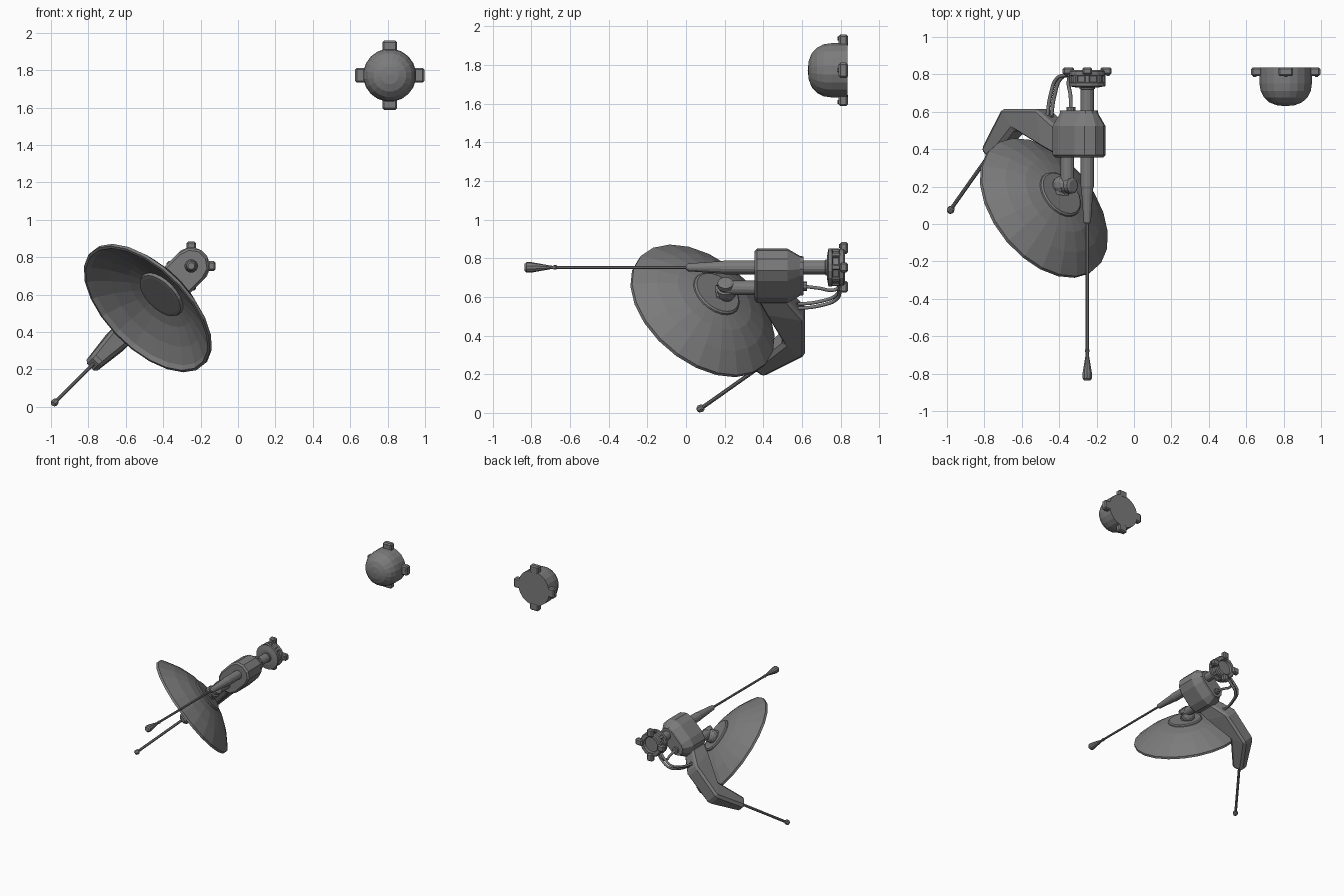
import bpy, bmesh, math
from mathutils import Vector

if "Cube" in bpy.data.objects:
    bpy.data.objects.remove(bpy.data.objects["Cube"])

Q = math.sqrt(0.5)
MX, MZ = -0.25, 0.753            # main axis of the mount, running along y
DARK = bpy.data.materials.new("dark_grey")
DARK.diffuse_color = (0.2, 0.2, 0.2, 1)
DARK.use_nodes = True
DARK.node_tree.nodes["Principled BSDF"].inputs["Base Color"].default_value = DARK.diffuse_color


def diag(s, y, w=0.0):
    """Point in the tilted arm plane: s down-left from the mount axis, w sideways."""
    return Vector((MX - s * Q + w * Q, y, MZ - s * Q - w * Q))


def loft(name, rings, bevel=0.0):
    """Skin a row of equal point rings and cap both ends."""
    bm = bmesh.new()
    vs = [[bm.verts.new(p) for p in r] for r in rings]
    n = len(vs[0])
    for a, b in zip(vs, vs[1:]):
        for i in range(n):
            j = (i + 1) % n
            bm.faces.new((a[i], a[j], b[j], b[i]))
    bm.faces.new(vs[0])
    bm.faces.new(vs[-1])
    bmesh.ops.remove_doubles(bm, verts=bm.verts, dist=1e-5)
    bmesh.ops.recalc_face_normals(bm, faces=bm.faces)
    me = bpy.data.meshes.new(name)
    bm.to_mesh(me)
    bm.free()
    me.materials.append(DARK)
    ob = bpy.data.objects.new(name, me)
    bpy.context.collection.objects.link(ob)
    if bevel:
        m = ob.modifiers.new("bevel", 'BEVEL')
        m.width, m.segments = bevel, 1
    return ob


def lathe(name, profile, origin, axis, segs=16):
    """Revolve (radius, distance) points about an axis."""
    q = Vector((0, 0, 1)).rotation_difference(Vector(axis).normalized())
    o = Vector(origin)
    rings = [[o + q @ Vector((max(r, 1e-7) * math.cos(a), max(r, 1e-7) * math.sin(a), t))
              for a in [math.tau * (k + 0.5) / segs for k in range(segs)]]
             for r, t in profile]
    return loft(name, rings)


def rod(name, a, b, r, segs=10):
    a, b = Vector(a), Vector(b)
    return lathe(name, [(r, 0), (r, (b - a).length)], a, b - a, segs)


def ball(name, c, r, segs=12):
    prof = [(r * math.sin(math.pi * k / 8), -r * math.cos(math.pi * k / 8)) for k in range(9)]
    return lathe(name, prof, c, (-1, 0, -1), segs)


def lugs(name, cx, cz, r0, r1, width, y0, y1, count=4, bolts=True):
    """Bevelled blocks set round a circle facing y."""
    for k in range(count):
        a = math.tau * k / count
        u, v = Vector((math.cos(a), 0, math.sin(a))), Vector((-math.sin(a), 0, math.cos(a)))
        c = Vector((cx, 0, cz))
        rings = [[c + u * r + v * w + Vector((0, y, 0))
                  for w, y in ((-width / 2, y0), (width / 2, y0), (width / 2, y1), (-width / 2, y1))]
                 for r in (r0, r1)]
        loft(f"{name}_{k + 1}", rings, 0.009 if bolts else 0.005)
        if bolts:
            p = c + u * (r1 - 0.02) + Vector((0, y0 + 0.002, 0))
            rod(f"{name}_bolt_{k + 1}", p, p - Vector((0, 0.007, 0)), 0.01, 6)


def cable(name, pts, r=0.01):
    cu = bpy.data.curves.new(name, 'CURVE')
    cu.dimensions = '3D'
    cu.bevel_depth, cu.bevel_resolution, cu.resolution_u = r, 1, 6
    cu.use_fill_caps = True
    cu.materials.append(DARK)
    sp = cu.splines.new('BEZIER')
    sp.bezier_points.add(len(pts) - 1)
    for bp, p in zip(sp.bezier_points, pts):
        bp.co = p
        bp.handle_left_type = bp.handle_right_type = 'AUTO'
    bpy.context.collection.objects.link(bpy.data.objects.new(name, cu))


# Separate dome unit with four lugs
lathe("dome", [(0.0, 0), (0.142, 0), (0.142, 0.085), (0.136, 0.125), (0.118, 0.16),
               (0.088, 0.187), (0.048, 0.202), (0, 0.207)], (0.811, 0.837, 1.773), (0, -1, 0), 20)
lugs("dome_lug", 0.811, 1.773, 0.12, 0.185, 0.078, 0.79, 0.838)

# Wall flange: rimmed plate, blocks, lugs and a recessed back
lathe("wall_flange", [(0, 0.03), (0.06, 0.03), (0.065, 0.012), (0.09, 0.012), (0.098, 0.02), (0.098, 0.04),
                      (0.085, 0.045), (0.085, 0.075), (0.1, 0.08), (0.1, 0.098), (0.06, 0.105),
                      (0, 0.105)], (MX, 0.835, MZ), (0, -1, 0), 16)
lugs("flange_lug", MX, MZ, 0.07, 0.131, 0.052, 0.797, 0.838)
lugs("flange_block", MX, MZ, 0.07, 0.097, 0.028, 0.752, 0.8, 8, False)

# Neck between flange and body
lathe("mount_neck", [(0.036, 0.36), (0.036, 0.72), (0.042, 0.722), (0.042, 0.745)], (MX, 0, MZ), (0, 1, 0), 14)


# Main body: stadium section, tapered at the back
def stadium(y, r, n=5):
    d = -3 * math.pi / 4
    pts = []
    for s, start in ((0.0, d + math.pi / 2), (0.124, d - math.pi / 2)):
        c = diag(s, y)
        for k in range(n + 1):
            a = start + math.pi * k / n
            pts.append(c + Vector((r * math.cos(a), 0, r * math.sin(a))))
    return pts


loft("mount_body", [stadium(y, r) for y, r in
                    ((0.355, 0.085), (0.368, 0.098), (0.525, 0.098), (0.59, 0.06), (0.608, 0.057))])

# Straight antenna
lathe("antenna_sleeve", [(0.036, -0.37), (0.036, -0.2), (0.033, -0.19), (0.02, -0.01), (0.012, 0)],
      (MX, 0, MZ), (0, -1, 0), 14)
rod("antenna_rod", (MX, 0.01, MZ), (MX, -0.72, MZ), 0.009, 8)
lathe("antenna_tip", [(0.0075, 0.668), (0.012, 0.672), (0.012, 0.682), (0.008, 0.69), (0.01, 0.705),
                      (0.027, 0.80), (0.027, 0.825), (0.018, 0.836)], (MX, 0, MZ), (0, -1, 0), 10)

# Arm and swivel joint carrying the dish
E = diag(0.15, 0.205)
rod("dish_arm", E + Vector((0, 0.17, 0)), E, 0.037, 14)
lathe("swivel_drum", [(0.03, -0.044), (0.042, -0.038), (0.042, -0.012), (0.036, -0.009), (0.036, 0),
                      (0.048, 0.003), (0.048, 0.03)], E, (-1, 0, -1), 14)
ball("swivel_ball", (-0.383, 0.208, 0.627), 0.053)

# Dish with thick rim, back hub and raised centre plate
BACK = Vector((0.61, 0.5, 0.61)).normalized()
RIM = Vector((-0.479, 0.088, 0.531))
lathe("dish", [(0, 0.152), (0.125, 0.152), (0.135, 0.145), (0.137, 0.138), (0.22, 0.118),
               (0.32, 0.073), (0.40, 0.022), (0.427, 0.004), (0.427, -0.014), (0.412, -0.016),
               (0.395, 0.006), (0.31, 0.056), (0.21, 0.1), (0.143, 0.118), (0.138, 0.102),
               (0.12, 0.1), (0, 0.1)], RIM, BACK, 22)
rod("dish_neck", RIM + BACK * 0.145, (-0.383, 0.208, 0.627), 0.042, 12)

# Bent boom: inner and outer edge points (s, y) with half width
boom = [(0.19, 0.37, 0.19, 0.52, 0.055), (0.28, 0.41, 0.33, 0.615, 0.066),
        (0.50, 0.505, 0.60, 0.615, 0.062), (0.71, 0.335, 0.775, 0.40, 0.04)]
loft("boom", [[diag(si, yi, -w), diag(si, yi, w), diag(so, yo, w), diag(so, yo, -w)]
              for si, yi, so, yo, w in boom], 0.017)

# Rod antenna at the end of the boom
rod("boom_rod", diag(0.735, 0.375), diag(1.028, 0.082), 0.0105, 8)
lathe("boom_rod_tip", [(0.01, 0), (0.018, 0.006), (0.021, 0.022), (0.014, 0.036)],
      diag(1.019, 0.089), (-Q, -1, -Q), 8)

# Cable sockets and cables back to the flange
rod("boom_socket", (-0.455, 0.48, 0.55), (-0.455, 0.575, 0.55), 0.025, 10)
rod("body_socket", (-0.337, 0.59, 0.655), (-0.337, 0.625, 0.655), 0.025, 10)
for k, o in enumerate((-0.011, 0.011)):
    cable(f"boom_cable_{k + 1}", [(-0.455 + o, 0.56, 0.55 - o), (-0.435 + o, 0.69, 0.565 - o),
                                  (-0.40 + o, 0.78, 0.60 - o), (-0.35 + o, 0.795, 0.645 - o),
                                  (-0.31 + o, 0.79, 0.69 - o)])
cable("body_cable", [(-0.337, 0.61, 0.655), (-0.34, 0.69, 0.645), (-0.35, 0.76, 0.635),
                     (-0.34, 0.79, 0.65), (-0.31, 0.79, 0.69)])
